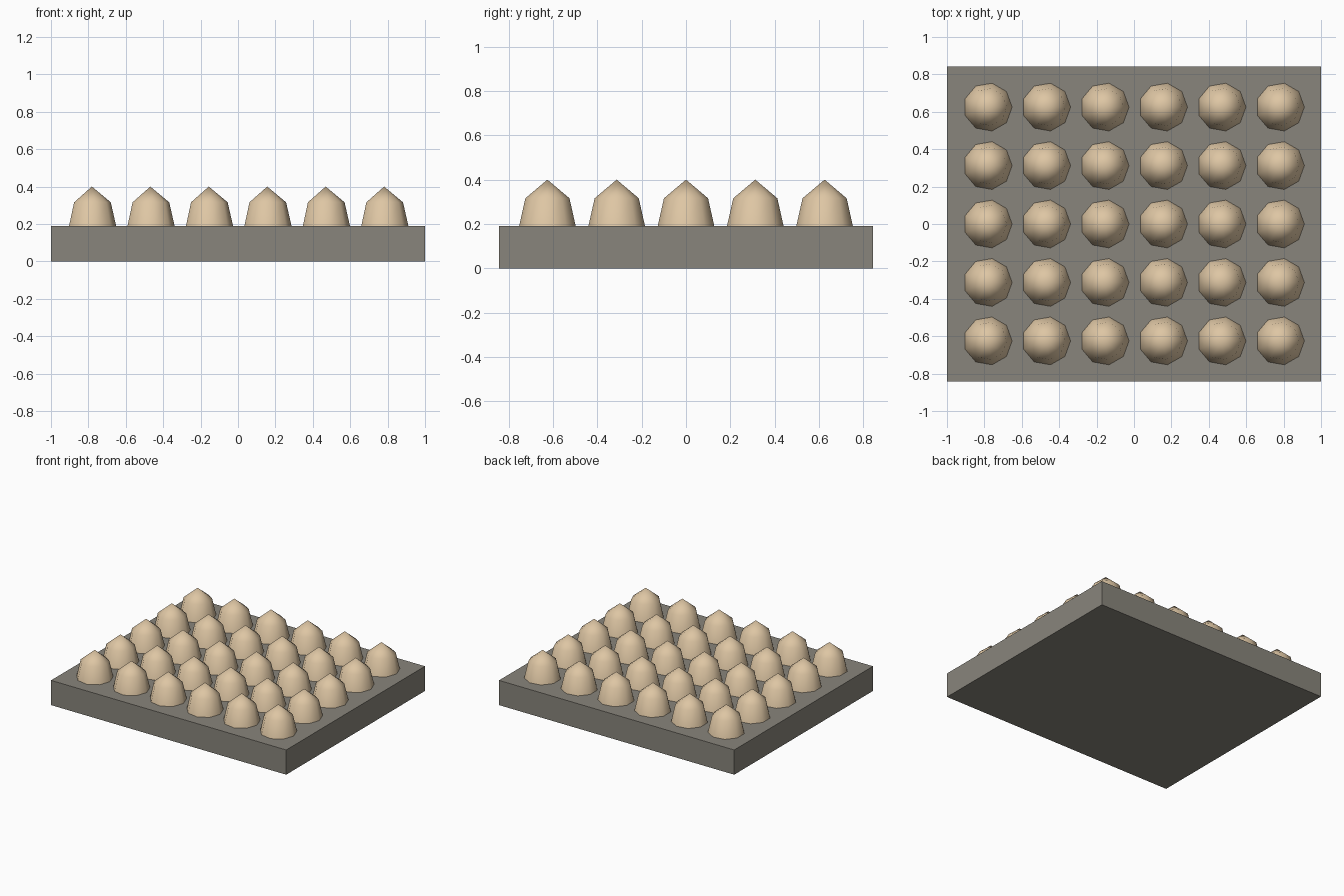
import bpy, bmesh, math

if "Cube" in bpy.data.objects:
    bpy.data.objects.remove(bpy.data.objects["Cube"])


def material(name, rgb):
    m = bpy.data.materials.new(name)
    m.diffuse_color = (*rgb, 1)
    m.use_nodes = True
    m.node_tree.nodes["Principled BSDF"].inputs["Base Color"].default_value = m.diffuse_color
    return m


def finish(bm, name, mat):
    bmesh.ops.recalc_face_normals(bm, faces=bm.faces)
    mesh = bpy.data.meshes.new(name)
    bm.to_mesh(mesh)
    bm.free()
    mesh.materials.append(mat)
    obj = bpy.data.objects.new(name, mesh)
    bpy.context.collection.objects.link(obj)
    return obj


grey = material("warm_grey", (0.25, 0.235, 0.2))
tan = material("tan", (0.73, 0.565, 0.37))

# Flat rectangular slab
bm = bmesh.new()
bmesh.ops.create_cube(bm, size=1)
for v in bm.verts:
    v.co = (v.co.x * 2, v.co.y * 1.685, (v.co.z + 0.5) * 0.19)
finish(bm, "base_slab", grey)

# One nine-sided domed stud: tapered wall and pointed cap
SIDES = 9
bm = bmesh.new()
rings = []
for radius, z in ((0.132, 0.18), (0.101, 0.316)):
    rings.append([bm.verts.new((radius * math.cos(math.tau * i / SIDES),
                                radius * math.sin(math.tau * i / SIDES), z))
                  for i in range(SIDES)])
apex = bm.verts.new((0, 0, 0.4))
low, high = rings
for i in range(SIDES):
    j = (i + 1) % SIDES
    bm.faces.new((low[i], low[j], high[j], high[i])).smooth = True
    bm.faces.new((high[i], high[j], apex)).smooth = True
bottom = bm.faces.new(low)
for e in bottom.edges:
    e.smooth = False
stud = finish(bm, "stud", tan)

# Repeat the stud over a 6 by 5 grid
STEP = 0.3125
for col in range(6):
    for row in range(5):
        s = stud.copy()
        s.name = f"stud_{col + 1}_{row + 1}"
        s.location = ((col - 2.5) * STEP, (row - 2) * STEP, 0)
        bpy.context.collection.objects.link(s)
bpy.data.objects.remove(stud)
